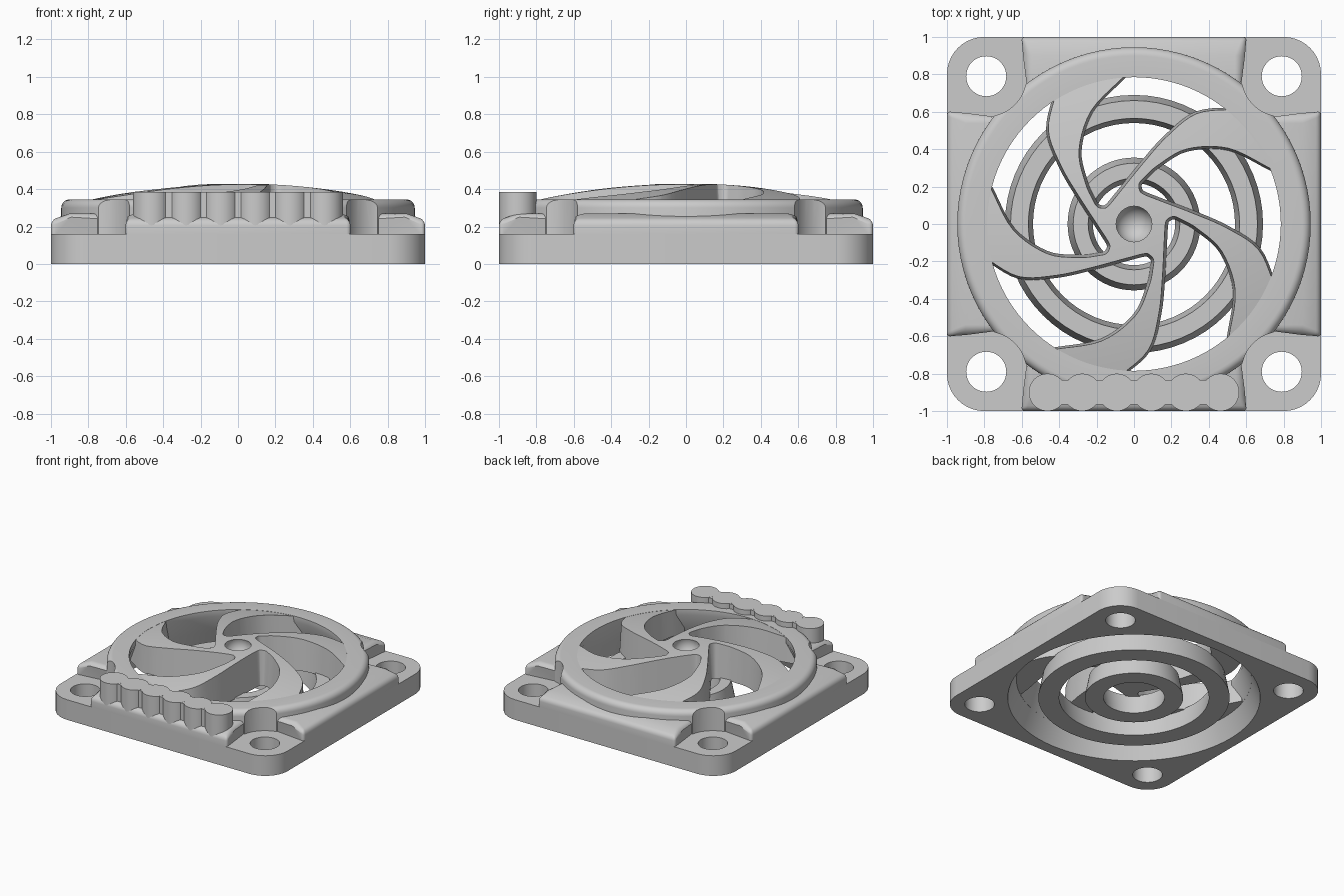
import bpy, bmesh, math
from mathutils import Vector, Matrix

if "Cube" in bpy.data.objects:
    bpy.data.objects.remove(bpy.data.objects["Cube"], do_unlink=True)

grey = bpy.data.materials.new("plain_grey")
grey.use_nodes = True
colour = (0.6, 0.6, 0.6, 1)
grey.diffuse_color = colour
grey.node_tree.nodes["Principled BSDF"].inputs["Base Color"].default_value = colour

PLATE = 0.16      # plate thickness
HOLE = 0.79       # corner hole offset
BORE = 0.785      # inner radius of the rim
STEP = math.tau / 5


def make(name, bm):
    bmesh.ops.remove_doubles(bm, verts=bm.verts, dist=1e-5)
    bmesh.ops.recalc_face_normals(bm, faces=bm.faces)
    mesh = bpy.data.meshes.new(name)
    bm.to_mesh(mesh)
    bm.free()
    mesh.materials.append(grey)
    obj = bpy.data.objects.new(name, mesh)
    bpy.context.collection.objects.link(obj)
    return obj


def activate(obj):
    bpy.ops.object.select_all(action='DESELECT')
    obj.select_set(True)
    bpy.context.view_layer.objects.active = obj


def smooth(obj, angle=35):
    activate(obj)
    bpy.ops.object.shade_smooth_by_angle(angle=math.radians(angle))


def boolean(obj, cutter, operation='DIFFERENCE'):
    """Apply a boolean and remove its helper."""
    cutter.hide_render = True
    activate(obj)
    mod = obj.modifiers.new("cut", 'BOOLEAN')
    mod.operation, mod.object, mod.solver = operation, cutter, 'EXACT'
    bpy.ops.object.modifier_apply(modifier=mod.name)
    bpy.data.objects.remove(cutter, do_unlink=True)


def lathe(name, profile, closed=True, steps=96):
    bm = bmesh.new()
    vs = [bm.verts.new((r, 0, z)) for r, z in profile]
    pairs = list(zip(vs, vs[1:])) + ([(vs[-1], vs[0])] if closed else [])
    edges = [bm.edges.new(p) for p in pairs]
    bmesh.ops.spin(bm, geom=vs + edges, cent=(0, 0, 0), axis=(0, 0, 1),
                   angle=math.tau, steps=steps, use_merge=True)
    return make(name, bm)


def prism(name, bottom, top, z0, z1):
    """Loft between two matching outlines."""
    bm = bmesh.new()
    lo = [bm.verts.new((x, y, z0)) for x, y in bottom]
    hi = [bm.verts.new((x, y, z1)) for x, y in top]
    bm.faces.new(lo)
    bm.faces.new(hi)
    for i in range(len(lo)):
        j = (i + 1) % len(lo)
        bm.faces.new((lo[i], lo[j], hi[j], hi[i]))
    return make(name, bm)


def circle(x, y, r, n=48):
    return [(x + r * math.cos(math.tau * i / n), y + r * math.sin(math.tau * i / n))
            for i in range(n)]


def cylinder(name, x, y, r, z0, z1):
    c = circle(x, y, r)
    return prism(name, c, c, z0, z1)


def bore_cutter():
    return lathe("bore_cutter", [(0, -0.06), (0.935, -0.06), (BORE, 0.3), (BORE, 0.6), (0, 0.6)], False)


corners = [(sx * HOLE, sy * HOLE) for sx in (-1, 1) for sy in (-1, 1)]

# Base plate with rounded corners, flared bore and screw holes
bm = bmesh.new()
bmesh.ops.create_cube(bm, size=2, matrix=Matrix.Translation((0, 0, PLATE / 2)) @ Matrix.Diagonal((1, 1, PLATE / 2, 1)))
upright = [e for e in bm.edges if abs(e.verts[0].co.z - e.verts[1].co.z) > 0.1]
bmesh.ops.bevel(bm, geom=upright, offset=0.2, segments=10, profile=0.5, affect='EDGES')
plate = make("base_plate", bm)
boolean(plate, bore_cutter())
for x, y in corners:
    boolean(plate, cylinder("hole_cutter", x, y, 0.107, -0.1, 0.4))
smooth(plate)

# Raised pads along the four sides
section = [(1, PLATE, 0.61), (1, 0.235, 0.61), (0.9, 0.27, 0.57), (0.72, 0.27, 0.57),
           (0.72, PLATE, 0.57), (0.9, PLATE, 0.57)]
for i, side in enumerate(("back", "right", "front", "left")):
    bm = bmesh.new()
    ends = [[bm.verts.new((s * w, y, z)) for y, z, w in section] for s in (-1, 1)]
    for end in ends:
        bm.faces.new(end)
    for a in range(len(section)):
        b = (a + 1) % len(section)
        bm.faces.new((ends[0][a], ends[0][b], ends[1][b], ends[1][a]))
    bmesh.ops.recalc_face_normals(bm, faces=bm.faces)
    soft = [e for e in bm.edges if min(v.co.z for v in e.verts) > 0.2
            and e.verts[0].co.x * e.verts[1].co.x > 0]
    soft += [e for e in bm.edges if all(v.co.y > 0.99 for v in e.verts)
             and min(v.co.z for v in e.verts) < max(v.co.z for v in e.verts)]
    soft += [e for e in bm.edges if all(v.co.y > 0.99 and v.co.z > 0.2 for v in e.verts)
             and e not in soft]
    bmesh.ops.bevel(bm, geom=soft, offset=0.03, segments=4, profile=0.5, affect='EDGES')
    bmesh.ops.rotate(bm, verts=bm.verts, matrix=Matrix.Rotation(-i * math.pi / 2, 3, 'Z'))
    pad = make(side + "_pad", bm)
    boolean(pad, bore_cutter())
    smooth(pad)

# Round rim with a soft outer shoulder, notched around the screw holes
shoulder = [(0.9 + 0.045 * math.sin(a * math.pi / 12), 0.3 + 0.045 * math.cos(a * math.pi / 12))
            for a in range(7)]
rim = lathe("rim", [(0.847, 0.15), (BORE, 0.3), (BORE, 0.345)] + shoulder + [(0.945, 0.15)])
for x, y in corners:
    boolean(rim, cylinder("notch_cutter", x, y, 0.215, PLATE, 0.6))
smooth(rim)

# Spiral blades: one gap between two blades, repeated five times
trailing = [(0, 0.86), (-0.065, 0.79), (-0.235, 0.61), (-0.3, 0.395), (-0.265, 0.22),
            (-0.225, 0.13), (-0.2, 0.09), (-0.165, 0.08)]
leading = [(-0.13, -0.1), (-0.18, -0.02), (-0.29, 0.15), (-0.385, 0.315),
           (-0.45, 0.5), (-0.41, 0.69), (-0.385, 0.77)]


def turn(p, angle):
    return Matrix.Rotation(angle, 2) @ Vector(p)


def spline(pts, n=5):
    pts = [2 * pts[0] - pts[1]] + pts + [2 * pts[-1] - pts[-2]]
    out = []
    for a, b, c, d in zip(pts, pts[1:], pts[2:], pts[3:]):
        for k in range(n):
            t = k / n
            out.append(0.5 * (2 * b + (c - a) * t + (2 * a - 5 * b + 4 * c - d) * t * t
                              + (3 * b - a - 3 * c + d) * t ** 3))
    return out + [pts[-2]]


gap = spline([Vector(p) for p in trailing] + [turn(p, -STEP) for p in leading])
top = [turn(p, -k * STEP) for k in range(5) for p in gap]
bottom = []
for i, p in enumerate(top):
    d = (top[(i + 1) % len(top)] - top[i - 1]).normalized()
    bottom.append(p + 0.02 * Vector((-d.y, d.x)))
blades = prism("spiral_blades", bottom, top, 0.15, 0.5)
dome = [(0, 0.43)] + [(r / 16, 0.43 - 0.14 * (r / 16) ** 2) for r in range(1, 17)]
boolean(blades, lathe("dome_cutter", dome + [(1, 0), (0, 0)], False), 'INTERSECT')

# Round dimple in the hub
bm = bmesh.new()
bmesh.ops.create_uvsphere(bm, u_segments=32, v_segments=16, radius=0.1,
                          matrix=Matrix.Translation((0, 0, 0.4)))
boolean(blades, make("dimple_cutter", bm))
smooth(blades, 30)

# Tapered concentric rings under the blades
for name, outer, inner in (("outer_guard_ring", 0.69, 0.54), ("inner_guard_ring", 0.355, 0.22)):
    smooth(lathe(name, [(inner, 0), (outer, 0), (outer - 0.03, PLATE), (inner + 0.025, PLATE)], steps=64))

# Scalloped grip along the front edge
for i in range(6):
    x = -0.4625 + 0.185 * i
    smooth(cylinder("grip_post_%d" % (i + 1), x, -0.9, 0.1, 0.2, 0.385))
    if i < 5:
        m = x + 0.0925
        web = [(m - 0.05, -0.965), (m + 0.05, -0.965), (m + 0.05, -0.835), (m - 0.05, -0.835)]
        prism("grip_web_%d" % (i + 1), web, web, 0.2, 0.384)
